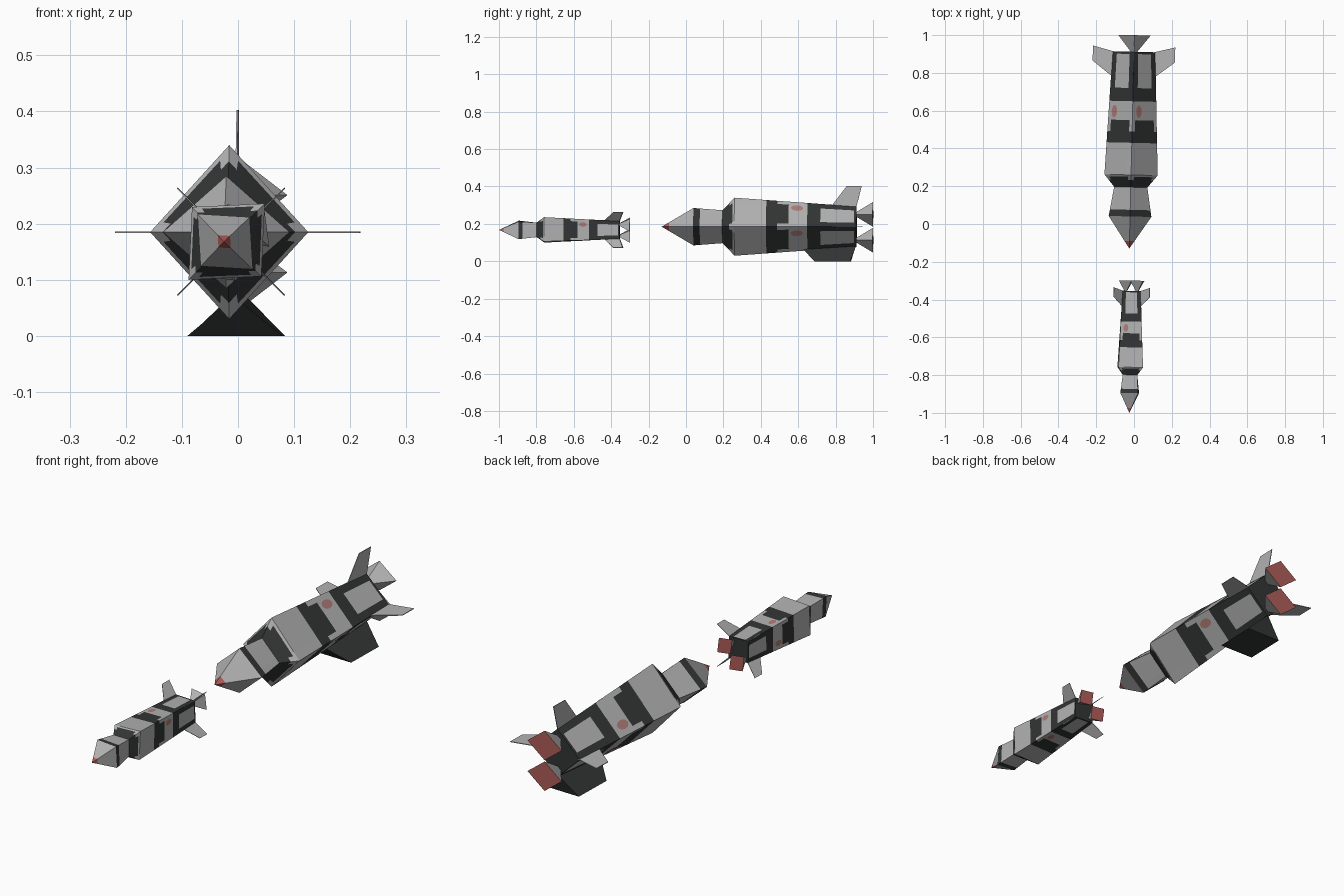
import bpy, bmesh, math
from mathutils import Matrix, Vector

if "Cube" in bpy.data.objects:
    bpy.data.objects.remove(bpy.data.objects["Cube"])


def material(name, r, g, b):
    m = bpy.data.materials.new(name)
    m.diffuse_color = (r, g, b, 1)
    m.use_nodes = True
    m.node_tree.nodes["Principled BSDF"].inputs["Base Color"].default_value = m.diffuse_color
    return m


MATS = [material("light_grey", .45, .45, .45), material("charcoal", .033, .035, .035),
        material("red", .43, .11, .10), material("faded_red", .43, .20, .18)]
GREY, DARK, RED, FADED = range(4)


def make(name, verts, faces, matrix, colour):
    """Mesh from points; colour is an index or a rule on the local face centre."""
    mesh = bpy.data.meshes.new(name)
    bm = bmesh.new()
    vs = [bm.verts.new(v) for v in verts]
    for f in faces:
        bm.faces.new([vs[i] for i in f])
    bmesh.ops.recalc_face_normals(bm, faces=bm.faces)
    for i, f in enumerate(bm.faces):
        f.material_index = colour(i) if callable(colour) else colour
    bm.transform(matrix)
    bm.to_mesh(mesh)
    bm.free()
    for m in MATS:
        mesh.materials.append(m)
    ob = bpy.data.objects.new(name, mesh)
    bpy.context.collection.objects.link(ob)
    return ob


# hull profile: distance from nose, half width, half height
PROFILE = [(0, 0, 0), (.17, .113, .10), (.325, .088, .088), (.39, .141, .155), (1.042, .113, .108)]
# colour break stations and side breaks (fraction across each flat side)
STATIONS = [0, .04, .17, .205, .325, .362, .38, .39, .56, .62, .68, .78, .85, 1.03, 1.042]
SIDES = [0, .12, .2, .8, .88]


def radii(y):
    for (y0, a0, b0), (y1, a1, b1) in zip(PROFILE, PROFILE[1:]):
        if y <= y1:
            t = (y - y0) / (y1 - y0)
            return a0 + (a1 - a0) * t, b0 + (b1 - b0) * t


def hull_point(y, side, u):
    rx, rz = radii(y)
    ring = [Vector((0, y, rz)), Vector((rx, y, 0)), Vector((0, y, -rz)), Vector((-rx, y, 0))]
    return ring[side % 4].lerp(ring[(side + 1) % 4], u)


def paint(y, u):
    if y < .04:
        return RED
    if .17 < y < .205 or .325 < y < .362:
        return DARK
    if .362 < y < .38 or .62 < y < .68:
        return DARK if .12 < u < .88 else GREY
    if .56 < y < .62:
        return DARK
    if y > .78:
        return GREY if .85 < y < 1.03 and .2 < u < .8 else DARK
    return GREY


def rocket(prefix, nose, scale, roll, yaw, stand):
    M = (Matrix.Translation(nose) @ Matrix.Rotation(yaw, 4, 'Z')
         @ Matrix.Rotation(roll, 4, 'Y') @ Matrix.Scale(scale, 4))
    # hull
    n = 4 * len(SIDES)
    verts = [Vector((0, 0, 0))]
    for y in STATIONS[1:]:
        verts += [hull_point(y, s, u) for s in range(4) for u in SIDES]
    faces, colours = [], []
    for k, (y0, y1) in enumerate(zip(STATIONS, STATIONS[1:])):
        a, b = 1 + (k - 1) * n, 1 + k * n
        for j in range(n):
            j2 = (j + 1) % n
            tail = (b + j2, b + j)
            faces.append(((0,) if k == 0 else (a + j, a + j2)) + tail)
            i = j % len(SIDES)
            u = (SIDES[i] + (SIDES + [1])[i + 1]) / 2
            colours.append(paint((y0 + y1) / 2, u))
    faces.append(tuple(range(len(verts) - n, len(verts))))
    colours.append(DARK)
    make(prefix + "_hull", verts, faces, M, lambda i: colours[i])

    # round marking on each side
    for s in range(4):
        disc = []
        for i in range(12):
            a = math.tau * i / 12
            p = hull_point(.725 + .033 * math.cos(a), s, .26 + .11 * math.sin(a))
            disc.append(p + Vector((p.x, 0, p.z)).normalized() * .003)
        make(f"{prefix}_marking_{s + 1}", disc, [tuple(range(12))], M, FADED)

    # swept fins on the corners
    outline = [(.10, .90), (.218, .99), (.218, 1.07), (.10, 1.04)]
    for s in range(4):
        if stand and s == 2:
            continue
        R = M @ Matrix.Rotation(s * math.pi / 2, 4, 'Y')
        pts = [(x, y, r) for x in (-.0015, .0015) for r, y in outline]
        quads = [(0, 1, 2, 3), (4, 5, 6, 7)] + [(i, (i + 1) % 4, (i + 1) % 4 + 4, i + 4) for i in range(4)]
        make(f"{prefix}_fin_{s + 1}", pts, quads, R, GREY)

    # flared engine bells with red exhausts
    for label, z in (("upper", .066), ("lower", -.072)):
        bell = [(0, 1.02, z), (0, 1.13, z + .066), (.086, 1.13, z), (0, 1.13, z - .066), (-.086, 1.13, z)]
        make(f"{prefix}_{label}_engine", bell,
             [(0, 1, 2), (0, 2, 3), (0, 3, 4), (0, 4, 1), (1, 2, 3, 4)], M,
             lambda i: RED if i == 4 else GREY)

    # wedge-shaped stand under the tail
    if stand:
        w, zb = .085, -.185
        pts = [(0, .75, -.115), (0, 1.04, -.10), (-w, .82, zb), (w, .82, zb), (w, 1.01, zb), (-w, 1.01, zb)]
        make(prefix + "_stand", pts,
             [(0, 2, 3), (0, 3, 4, 1), (1, 4, 5), (0, 1, 5, 2), (2, 3, 4, 5)], M, DARK)


rocket("large_rocket", (-.025, -.13, .185), 1.0, 0, -.024, True)
rocket("small_rocket", (-.025, -1.0, .168), .62, math.pi / 4, -.02, False)
